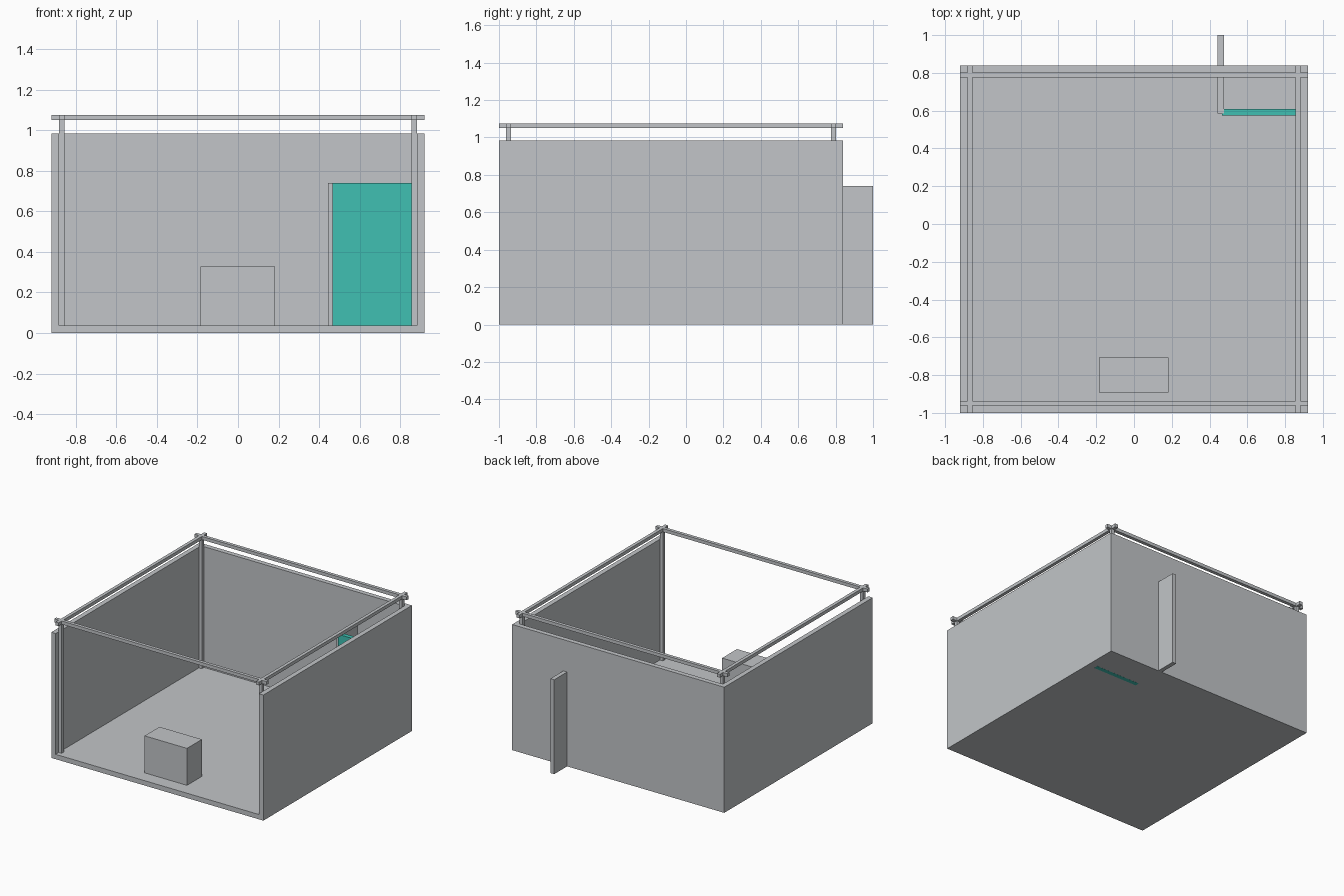
import bpy

cube = bpy.data.objects.get("Cube")
if cube:
    bpy.data.objects.remove(cube, do_unlink=True)


def make_material(name, colour):
    mat = bpy.data.materials.new(name)
    mat.use_nodes = True
    mat.diffuse_color = colour
    mat.node_tree.nodes["Principled BSDF"].inputs["Base Color"].default_value = colour
    return mat


grey = make_material("light_grey", (0.54, 0.56, 0.58, 1))
teal = make_material("teal", (0.05, 0.53, 0.45, 1))


def box(name, x, y, z, mat=grey):
    """Box spanning the given (low, high) range on each axis."""
    spans = (x, y, z)
    bpy.ops.mesh.primitive_cube_add(size=1, location=[(a + b) / 2 for a, b in spans])
    obj = bpy.context.object
    obj.name = name
    obj.scale = [b - a for a, b in spans]
    bpy.ops.object.transform_apply(location=False, rotation=False, scale=True)
    obj.data.materials.append(mat)
    return obj


def mirrored(low, high, side):
    return tuple(sorted((low * side, high * side)))


W, FRONT, BACK = 0.92, -1.0, 0.84      # outer footprint
T, H = 0.038, 0.985                    # slab thickness, wall height
BAR = (1.05, 1.076)                    # height range of the top rails

# Floor and three walls, open at the front
box("floor", (-W, W), (FRONT, BACK), (0, T))
box("back_wall", (T - W, W - T), (BACK - T, BACK), (T, H))
sides = {"left": 1, "right": -1}
for side, s in sides.items():
    box(side + "_wall", mirrored(W - T, W, s), (FRONT, BACK), (T, H))

# Corner posts carrying a frame of crossing rails
rows = {"front": (-0.962, -0.936), "back": (0.775, 0.801)}
for row, y in rows.items():
    box(row + "_rail", (-W, W), y, BAR)
for side, s in sides.items():
    x = mirrored(0.856, 0.882, s)
    box(side + "_rail", x, (FRONT, BACK), BAR)
    for row, y in rows.items():
        box(f"{row}_{side}_post", x, y, (T, BAR[0]))

# Low block near the open front
box("counter", (-0.186, 0.182), (-0.892, -0.707), (T, 0.328))

# Partition running through the back wall, with a coloured panel beside it
box("partition", (0.443, 0.476), (0.585, 1.0), (0, 0.74))
box("door_panel", (0.465, 0.855), (0.574, 0.608), (-0.0005, 0.739), teal)
